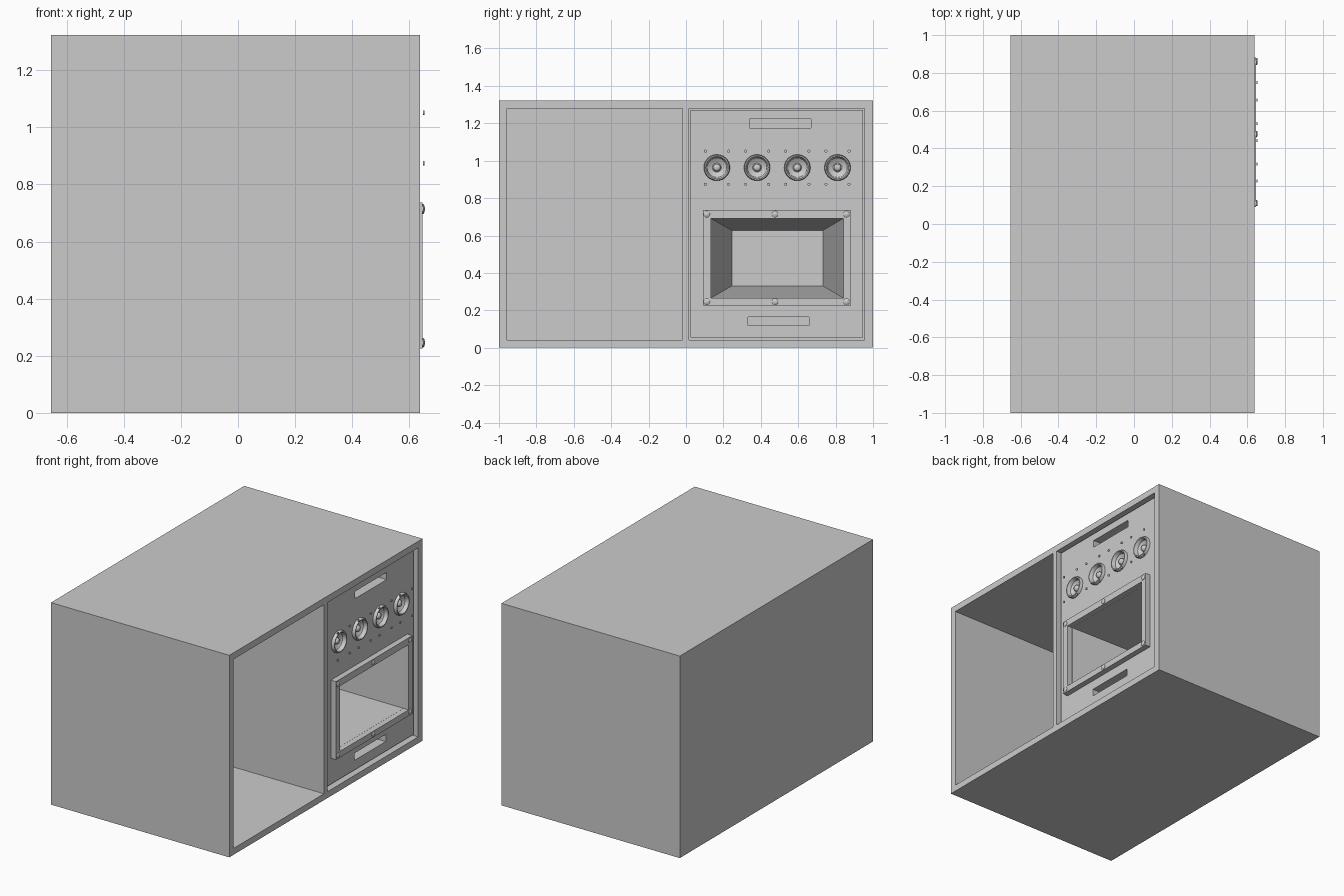
import bpy, bmesh, math
from mathutils import Matrix

if "Cube" in bpy.data.objects:
    bpy.data.objects.remove(bpy.data.objects["Cube"])

FRONT, FACE = 0.637, 0.61   # cabinet front plane, recessed panel plane


def finish(name, bm):
    bmesh.ops.recalc_face_normals(bm, faces=bm.faces)
    me = bpy.data.meshes.new(name)
    bm.to_mesh(me)
    bm.free()
    ob = bpy.data.objects.new(name, me)
    bpy.context.collection.objects.link(ob)
    return ob


def frustum(name, x0, r0, x1, r1):
    """Block between rectangle r0 at x0 and r1 at x1, r = (y0, y1, z0, z1)."""
    bm = bmesh.new()
    rings = []
    for x, (a, b, c, d) in ((x0, r0), (x1, r1)):
        rings.append([bm.verts.new((x, y, z)) for y, z in ((a, c), (b, c), (b, d), (a, d))])
    p, q = rings
    bm.faces.new(p)
    bm.faces.new(q)
    for i in range(4):
        j = (i + 1) % 4
        bm.faces.new((p[i], p[j], q[j], q[i]))
    return finish(name, bm)


def box(name, x0, x1, rect):
    return frustum(name, x0, rect, x1, rect)


def lathe(name, profile, y, z, steps=40):
    """Spin (radius, x) points about an axis along x through (y, z)."""
    bm = bmesh.new()
    vs = [bm.verts.new((x, r, 0)) for r, x in profile]
    es = [bm.edges.new(e) for e in zip(vs, vs[1:])]
    bmesh.ops.spin(bm, geom=vs + es, cent=(0, 0, 0), axis=(1, 0, 0),
                   angle=2 * math.pi, steps=steps, use_merge=True)
    bmesh.ops.remove_doubles(bm, verts=bm.verts, dist=1e-5)
    bmesh.ops.translate(bm, verts=bm.verts, vec=(0, y, z))
    ob = finish(name, bm)
    bpy.context.view_layer.objects.active = ob
    bpy.ops.object.select_all(action='DESELECT')
    ob.select_set(True)
    bpy.ops.object.shade_smooth_by_angle(angle=math.radians(35))
    return ob


def cut(ob, cutter):
    m = ob.modifiers.new("cut", 'BOOLEAN')
    m.operation, m.solver, m.object = 'DIFFERENCE', 'EXACT', cutter
    bpy.context.view_layer.objects.active = ob
    bpy.ops.object.modifier_apply(modifier=m.name)


# Cabinet body, open left bay, recess for the panel on the right
body = box("cabinet", -0.655, FRONT, (-1, 1, 0, 1.323))
panel = box("front_panel", 0.55, FACE, (0.025, 0.945, 0.055, 1.27))
cutters = [box("bay_cutter", -0.615, 0.7, (-0.957, -0.02, 0.042, 1.28)),
           box("recess_cutter", 0.56, 0.7, (0.015, 0.955, 0.042, 1.28))]
for c in cutters:
    cut(body, c)

# Tapering oven cavity and the two vent slots, cut through panel and body
hole = (0.133, 0.842, 0.265, 0.692)
deep = [frustum("oven_cutter", -0.4, (0.245, 0.732, 0.33, 0.627), 0.62, hole),
        box("upper_slot_cutter", 0.38, 0.7, (0.34, 0.668, 1.175, 1.222)),
        box("lower_slot_cutter", 0.38, 0.7, (0.332, 0.658, 0.118, 0.165))]
for c in deep:
    cut(body, c)
    cut(panel, c)

# Round dials with raised rim, sunken dish and centre cap, plus small studs
dial = [(0.07, 0.6), (0.07, 0.622), (0.066, 0.63), (0.06, 0.63), (0.056, 0.622),
        (0.052, 0.606), (0.046, 0.601), (0.024, 0.592), (0.02, 0.594),
        (0.02, 0.604), (0.016, 0.611), (0.009, 0.615), (0, 0.616)]
for i in range(4):
    y = 0.165 + 0.215 * i
    c = lathe("dial_cutter", [(0, 0.57), (0.06, 0.57), (0.06, 0.65), (0, 0.65)], y, 0.963)
    cut(panel, c)
    cutters.append(c)
    lathe("dial_%d" % (i + 1), dial, y, 0.963)
    for dy in (-0.062, 0.062):
        for z in (0.874, 1.051):
            lathe("dial_stud", [(0, 0.648), (0.008, 0.648), (0.008, 0.654), (0, 0.654)],
                  y + dy, z, 16)

# Window bezel held by six domed screws
bezel = box("window_bezel", 0.605, 0.647, (0.09, 0.882, 0.225, 0.737))
c = box("bezel_cutter", 0.5, 0.7, hole)
cut(bezel, c)
cutters.append(c)
for y in (0.111, 0.476, 0.858):
    for z in (0.246, 0.714):
        lathe("bezel_screw", [(0.017, 0.64), (0.017, 0.649), (0.012, 0.653), (0, 0.655)], y, z, 16)

for c in cutters + deep:
    bpy.data.objects.remove(c)
